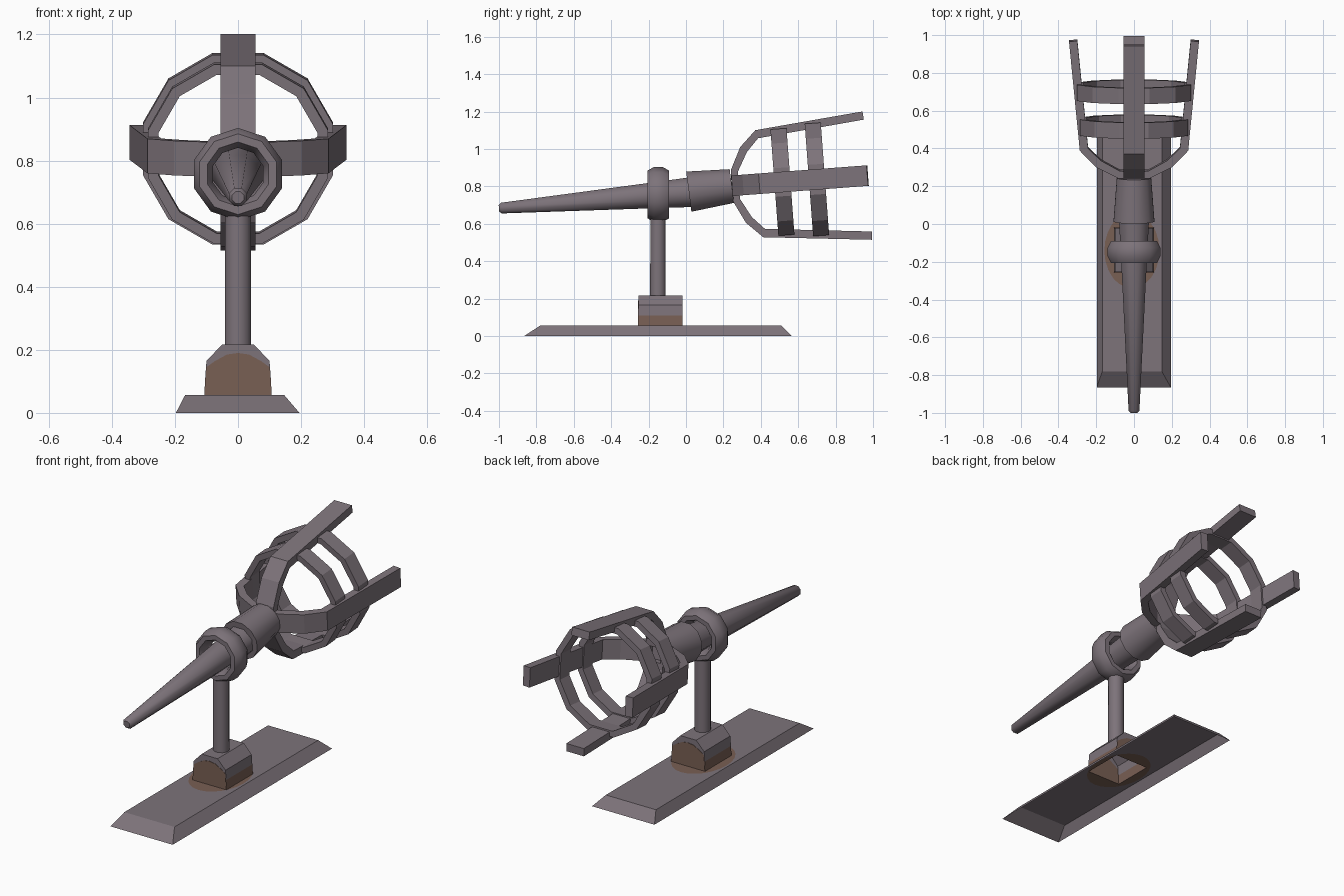
import bpy, bmesh, math
from mathutils import Matrix, Vector

cube = bpy.data.objects.get("Cube")
if cube:
    bpy.data.objects.remove(cube, do_unlink=True)


def material(name, rgb):
    m = bpy.data.materials.new(name)
    m.use_nodes = True
    m.diffuse_color = (*rgb, 1)
    m.node_tree.nodes["Principled BSDF"].inputs["Base Color"].default_value = (*rgb, 1)
    return m


grey = material("iron grey", (0.205, 0.172, 0.195))
brown = material("rust brown", (0.19, 0.115, 0.088))


def loft(name, loops, first_cap=True, last_cap=True, closed=False,
         bands=None, mats=(grey,), matrix=None, smooth=False):
    """Skin equal-length point loops into one mesh; bands gives a material per strip."""
    bm = bmesh.new()
    rows = [[bm.verts.new(p) for p in loop] for loop in loops]
    n = len(rows[0])
    strips = len(rows) if closed else len(rows) - 1
    for i in range(strips):
        a, b = rows[i], rows[(i + 1) % len(rows)]
        for j in range(n):
            k = (j + 1) % n
            f = bm.faces.new((a[j], a[k], b[k], b[j]))
            f.material_index = bands[i] if bands else 0
    if first_cap and not closed:
        bm.faces.new(rows[0][::-1])
    if last_cap and not closed:
        bm.faces.new(rows[-1])
    bmesh.ops.recalc_face_normals(bm, faces=bm.faces)
    if matrix:
        bm.transform(matrix)
    mesh = bpy.data.meshes.new(name)
    bm.to_mesh(mesh)
    bm.free()
    for m in mats:
        mesh.materials.append(m)
    ob = bpy.data.objects.new(name, mesh)
    bpy.context.collection.objects.link(ob)
    if smooth:
        bpy.ops.object.select_all(action='DESELECT')
        ob.select_set(True)
        bpy.context.view_layer.objects.active = ob
        bpy.ops.object.shade_smooth_by_angle(angle=math.radians(50))
    return ob


def circle(radius, n, height=0.0, turn=0.0):
    step = math.tau / n
    return [Vector((radius * math.cos(i * step + turn), radius * math.sin(i * step + turn), height))
            for i in range(n)]


def tube(name, start, end, stations, n):
    """Round bar from start to end; stations are (fraction, radius)."""
    start, end = Vector(start), Vector(end)
    axis = end - start
    spin = axis.to_track_quat('Z', 'Y').to_matrix().to_4x4()
    loops = [circle(r, n, t * axis.length, math.pi / n) for t, r in stations]
    return loft(name, loops, matrix=Matrix.Translation(start) @ spin, smooth=True)


# Base: open-bottomed shell, rust stain around the block
CENTRE = Vector((-0.005, -0.14))
DECK = (-0.168, 0.147, -0.78, 0.51)
FOOT = (-0.197, 0.195, -0.865, 0.565)
BLOCK = (-0.106, 0.104, -0.255, -0.02)


def corners(r):
    return [Vector((x, y)) for x in r[:2] for y in r[2:]]


def on_rect(r, a):
    d = Vector((math.cos(a), math.sin(a)))
    reach = []
    for axis in (0, 1):
        if abs(d[axis]) > 1e-6:
            edge = r[2 * axis + (1 if d[axis] > 0 else 0)]
            reach.append((edge - CENTRE[axis]) / d[axis])
    return CENTRE + d * min(reach)


def on_stain(a):
    return CENTRE + Vector((-0.006 + 0.146 * math.cos(a), 0.2 * math.sin(a)))


def to_foot(p):
    return [FOOT[2 * i] + (p[i] - DECK[2 * i]) / (DECK[2 * i + 1] - DECK[2 * i])
            * (FOOT[2 * i + 1] - FOOT[2 * i]) for i in (0, 1)]


angles = [i * math.tau / 24 + 0.02 for i in range(24)]
for p in corners(DECK) + corners(BLOCK):
    angles.append(math.atan2(p.y - CENTRE.y, p.x - CENTRE.x) % math.tau)
angles.sort()
TOP = 0.056
loft("base", [[(*on_rect(BLOCK, a), TOP) for a in angles],
              [(*on_stain(a), TOP) for a in angles],
              [(*on_rect(DECK, a), TOP) for a in angles],
              [(*to_foot(on_rect(DECK, a)), 0) for a in angles]],
     False, False, bands=(1, 0, 0), mats=(grey, brown))

# Block: rusty lower band, chamfered shoulders
levels = [(TOP, 0.107), (0.11, 0.104), (0.165, 0.1), (0.217, 0.05)]
loft("mount_block",
     [[(-w, BLOCK[2], z), (w, BLOCK[2], z), (w, BLOCK[3], z), (-w, BLOCK[3], z)] for z, w in levels],
     False, True, bands=(1, 0, 0), mats=(grey, brown))

# Domed rust patches on the block ends
half = [(0.106, TOP), (0.1, 0.145), (0.072, 0.165), (0.035, 0.185)]
dome = half + [(0, 0.19)] + [(-x, z) for x, z in reversed(half)]
for name, y in (("front_rust_patch", BLOCK[2]), ("back_rust_patch", BLOCK[3])):
    loft(name, [[(x, y + d, z) for x, z in dome] for d in (-0.002, 0.002)], mats=(brown,))

# Post and holding ring
tube("post", (0, -0.15, 0.205), (0, -0.15, 0.65), [(0, 0.043), (1, 0.042)], 12)
ring = []
for i in range(10):
    a = (i + 0.5) * math.tau / 10
    section = circle(1, 8, 0, math.pi / 8)
    ring.append([((0.115 + 0.034 * s.x) * math.cos(a), -0.148 + 0.062 * s.y,
                  0.757 + (0.115 + 0.034 * s.x) * math.sin(a)) for s in section])
loft("holding_ring", ring, closed=True, smooth=True)

# Handle and collar
tube("handle", (0, -1, 0.683), (0, 0.06, 0.772),
     [(0, 0.02), (0.012, 0.031), (0.75, 0.073), (1, 0.088)], 8)
tube("collar", (0, 0.015, 0.772), (0, 0.245, 0.802), [(0, 0.112), (1, 0.094)], 12)

# Basket: four bent arms and two hoops, tilted with the handle
tilt = Matrix.Translation((0, 0, 0.785)) @ Matrix.Rotation(math.atan(0.075), 4, 'X')
arm = [(0.245, 0.04), (0.247, 0.085), (0.306, 0.203), (0.393, 0.287), (0.972, 0.344),
       (0.976, 0.3), (0.405, 0.243), (0.34, 0.175), (0.285, 0.075), (0.283, 0.04)]
for k, side in enumerate(("top", "left", "bottom", "right")):
    loft(side + "_arm", [[(x, s, r) for s, r in arm] for x in (-0.055, 0.055)],
         matrix=tilt @ Matrix.Rotation(k * math.pi / 2, 4, 'Y'))

for name, s, r in (("inner_hoop", 0.517, 0.295), ("outer_hoop", 0.702, 0.312)):
    loops = []
    for i in range(12):
        a = (i + 0.5) * math.tau / 12
        loops.append([(q * math.cos(a), s + d, q * math.sin(a))
                      for q, d in ((r, -0.043), (r, 0.043), (r - 0.034, 0.043), (r - 0.034, -0.043))])
    loft(name, loops, closed=True, matrix=tilt)
